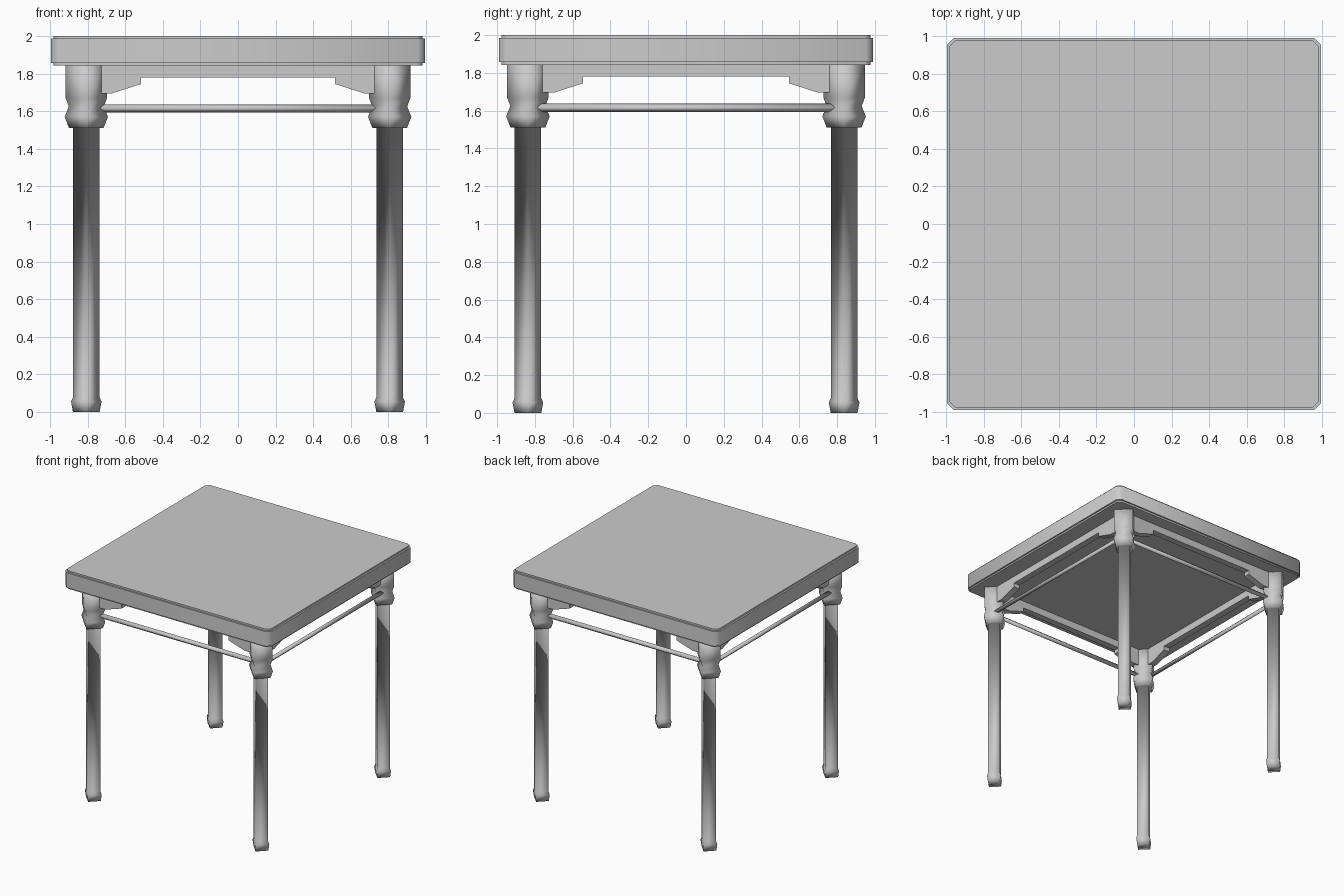
import bpy, bmesh, math
from mathutils import Vector

if "Cube" in bpy.data.objects:
    bpy.data.objects.remove(bpy.data.objects["Cube"])

LX, LY = 0.807, 0.837   # leg centre positions


def finish(bm, name, smooth=None):
    bmesh.ops.recalc_face_normals(bm, faces=bm.faces)
    me = bpy.data.meshes.new(name)
    bm.to_mesh(me)
    bm.free()
    ob = bpy.data.objects.new(name, me)
    bpy.context.collection.objects.link(ob)
    if smooth:
        bpy.ops.object.select_all(action='DESELECT')
        ob.select_set(True)
        bpy.context.view_layer.objects.active = ob
        bpy.ops.object.shade_smooth_by_angle(angle=math.radians(smooth))
    return ob


def lathe4(name, profile, cx, cy):
    """Four-sided turned shape from (radius, height) points."""
    bm = bmesh.new()
    rings = []
    for r, z in profile:
        rings.append([bm.verts.new((cx + r * math.cos(k * math.pi / 2),
                                    cy + r * math.sin(k * math.pi / 2), z)) for k in range(4)])
    for a, b in zip(rings, rings[1:]):
        for k in range(4):
            bm.faces.new((a[k], a[(k + 1) % 4], b[(k + 1) % 4], b[k]))
    bm.faces.new(rings[0])
    bm.faces.new(rings[-1])
    return finish(bm, name, 95)


def extrude(name, outline, place, depth, smooth=None):
    """Extrude a 2D outline; place(u, v, w) gives the 3D point."""
    bm = bmesh.new()
    face = bm.faces.new([bm.verts.new(place(u, v, 0)) for u, v in outline])
    new = bmesh.ops.extrude_face_region(bm, geom=[face])
    shift = Vector(place(0, 0, depth)) - Vector(place(0, 0, 0))
    bmesh.ops.translate(bm, vec=shift, verts=[g for g in new['geom'] if isinstance(g, bmesh.types.BMVert)])
    return finish(bm, name, smooth)


# Table top: slab with clipped corners and softened rims
bm = bmesh.new()
bmesh.ops.create_cube(bm, size=1)
for v in bm.verts:
    v.co = (v.co.x * 1.99, v.co.y * 1.98, 1.9215 + v.co.z * 0.157)
upright = [e for e in bm.edges if abs(e.verts[0].co.z - e.verts[1].co.z) > 0.1]
bmesh.ops.bevel(bm, geom=upright, offset=0.037, segments=1, affect='EDGES')
rims = [e for e in bm.edges if abs(e.verts[0].co.z - e.verts[1].co.z) < 0.01]
bmesh.ops.bevel(bm, geom=rims, offset=0.014, segments=2, affect='EDGES')
finish(bm, "table_top", 50)

# Legs: foot, shaft, collar and upper block in one profile
leg = [(0.071, 0), (0.081, 0.055), (0.07, 0.08), (0.07, 1.51), (0.092, 1.51),
       (0.115, 1.57), (0.093, 1.625), (0.11, 1.67), (0.11, 1.85)]
for sx, xn in ((-1, "left"), (1, "right")):
    for sy, yn in ((-1, "front"), (1, "back")):
        lathe4(f"{yn}_{xn}_leg", leg, sx * LX, sy * LY)

# Aprons with corner brackets, and thin rails below them
T = 0.029


def apron_outline(half):
    side = [(half, 1.85), (half, 1.695), (half - 0.137, 1.695), (half - 0.292, 1.745), (half - 0.292, 1.78)]
    return side + [(-u, v) for u, v in reversed(side)]


D = 0.022
diamond = [(D, 0), (0, D), (-D, 0), (0, -D)]
RZ = 1.615
for s, n in ((-1, "front"), (1, "back")):
    extrude(f"{n}_apron", apron_outline(LX), lambda u, v, w: (u, s * LY - T + w, v), 2 * T)
    extrude(f"{n}_rail", diamond, lambda u, v, w: (w - LX, s * LY + u, RZ + v), 2 * LX, 95)
for s, n in ((-1, "left"), (1, "right")):
    extrude(f"{n}_apron", apron_outline(LY), lambda u, v, w: (s * (LX + 0.005) - T + w, u, v), 2 * T)
    extrude(f"{n}_rail", diamond, lambda u, v, w: (s * (LX + 0.025) + u, w - LY, RZ + v), 2 * LY, 95)
